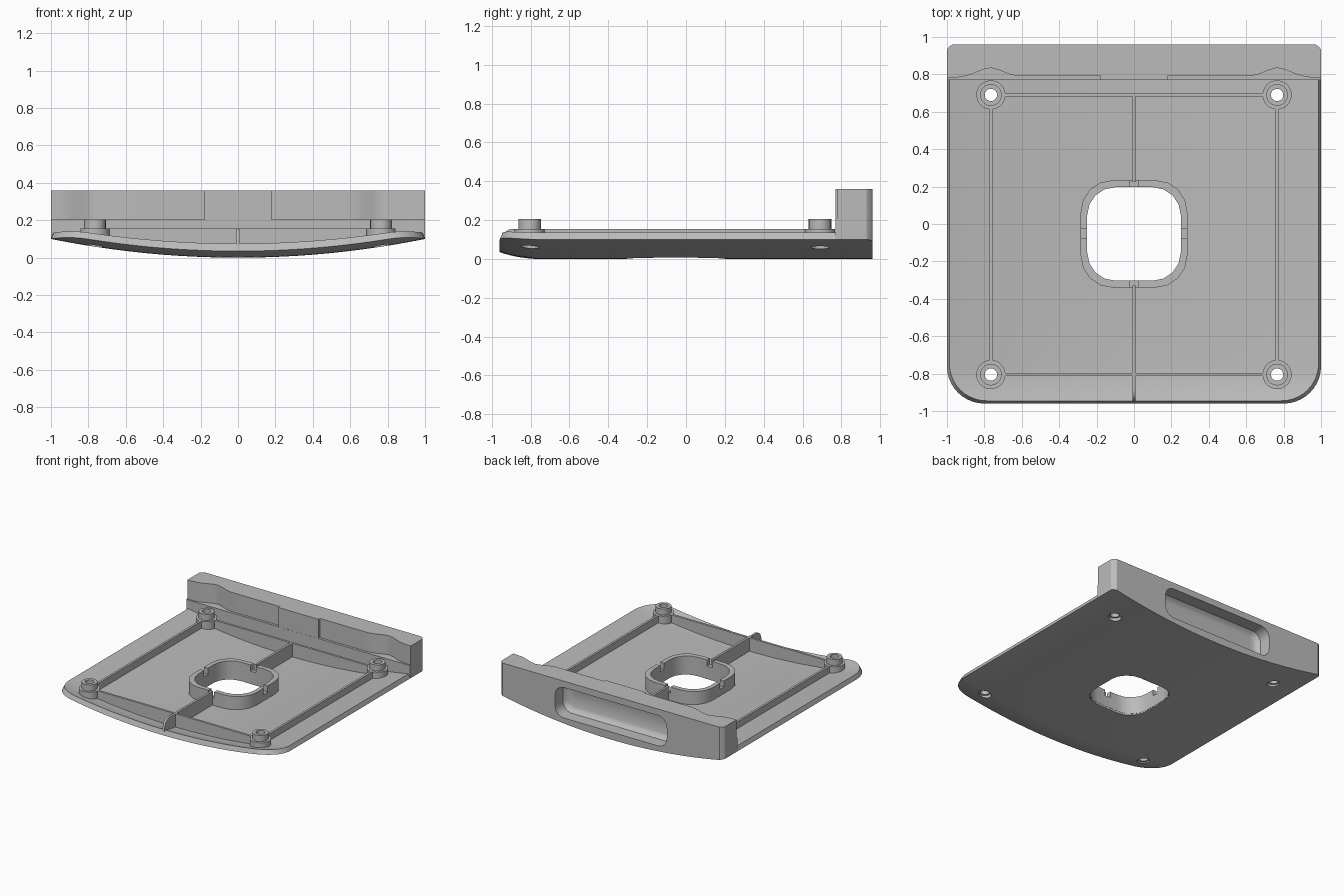
import bpy, bmesh, math

cube = bpy.data.objects.get("Cube")
if cube:
    bpy.data.objects.remove(cube, do_unlink=True)

grey = bpy.data.materials.new("light_grey")
grey.use_nodes = True
COLOUR = (0.5, 0.5, 0.5, 1)
grey.diffuse_color = COLOUR
grey.node_tree.nodes["Principled BSDF"].inputs["Base Color"].default_value = COLOUR

RIB_TOP = 0.155
HOLE_Y = -0.053
BOSSES = [(sx * 0.765, y) for sx in (-1, 1) for y in (0.69, -0.805)]


def lift(y):
    return 0.035 * (max(0, -0.75 - y) / 0.21) ** 2


def under(x, y):
    return 0.1 * x * x + lift(y)


def upper(x, y):
    return 0.045 + 0.09 * x * x + lift(y)


def loft(name, sections, closed=False):
    """Skin a row of equal point loops; closed joins last to first."""
    bm = bmesh.new()
    rows = [[bm.verts.new(p) for p in s] for s in sections]
    m = len(rows[0])
    pairs = list(zip(rows, rows[1:])) + ([(rows[-1], rows[0])] if closed else [])
    for a, b in pairs:
        for i in range(m):
            j = (i + 1) % m
            bm.faces.new((a[i], a[j], b[j], b[i]))
    if not closed:
        for r in (rows[0], rows[-1]):
            for i in range(m // 2 - 1):
                bm.faces.new((r[i], r[i + 1], r[m - 2 - i], r[m - 1 - i]))
    bmesh.ops.recalc_face_normals(bm, faces=bm.faces)
    mesh = bpy.data.meshes.new(name)
    bm.to_mesh(mesh)
    bm.free()
    mesh.materials.append(grey)
    obj = bpy.data.objects.new(name, mesh)
    bpy.context.collection.objects.link(obj)
    return obj


def activate(obj):
    bpy.ops.object.select_all(action='DESELECT')
    obj.select_set(True)
    bpy.context.view_layer.objects.active = obj


def cut(obj, cutter):
    mod = obj.modifiers.new("cut", 'BOOLEAN')
    mod.operation = 'DIFFERENCE'
    mod.solver = 'EXACT'
    mod.object = cutter
    activate(obj)
    bpy.ops.object.modifier_apply(modifier=mod.name)
    bpy.data.objects.remove(cutter, do_unlink=True)


def rounded_rect(cx, cy, hx, hy, r, n=4):
    pts = []
    for k, (sx, sy) in enumerate(((1, 1), (-1, 1), (-1, -1), (1, -1))):
        for i in range(n + 1):
            a = math.pi / 2 * (k + i / n)
            pts.append((cx + sx * (hx - r) + r * math.cos(a),
                        cy + sy * (hy - r) + r * math.sin(a)))
    return pts


def circle(cx, cy, r, n=24):
    return [(cx + r * math.cos(2 * math.pi * i / n),
             cy + r * math.sin(2 * math.pi * i / n)) for i in range(n)]


def at_height(pts, z):
    return [(x, y, z) for x, y in pts]


def prism(pts, z0, z1):
    return loft("cutter", [at_height(pts, z0), at_height(pts, z1)])


def box(cx, cy, hx, hy, z0, z1):
    return prism([(cx - hx, cy - hy), (cx + hx, cy - hy),
                  (cx + hx, cy + hy), (cx - hx, cy + hy)], z0, z1)


# Curved base plate with rounded front corners
R, FRONT, BACK, N = 0.2, -0.96, 0.78, 32
rows = [(FRONT + R * (1 - math.cos(a)), 1 - R + R * math.sin(a))
        for a in [math.pi / 2 * i / 10 for i in range(11)]]
rows += [(FRONT + R + (BACK - FRONT - R) * i / 6, 1) for i in range(1, 7)]
sections = []
for y, w in rows:
    us = [2 * i / N - 1 for i in range(N + 1)]
    ty = FRONT + 0.015 + (y - FRONT) * (1 - 0.015 / (BACK - FRONT))
    low = [(w * u, y, under(w * u, y)) for u in us]
    top = [(w * u * 0.987, ty, upper(w * u, ty)) for u in reversed(us)]
    sections.append(low + top)
plate = loft("base_plate", sections)
cut(plate, prism(rounded_rect(0, HOLE_Y, 0.252, 0.252, 0.15), -1, 1))
for bx, by in BOSSES:
    cut(plate, prism(circle(bx, by, 0.048), -1, 1))
parts = [plate]


# Stiffening ribs that follow the plate
def rib(name, start, end, top=lambda x, y: RIB_TOP, n=16, half=0.009):
    (x0, y0), (x1, y1) = start, end
    length = math.hypot(x1 - x0, y1 - y0)
    nx, ny = -(y1 - y0) / length * half, (x1 - x0) / length * half
    secs = []
    for i in range(n + 1):
        x, y = x0 + (x1 - x0) * i / n, y0 + (y1 - y0) * i / n
        b, t = under(x, y) + 0.025, top(x, y)
        secs.append([(x - nx, y - ny, b), (x + nx, y + ny, b),
                     (x + nx, y + ny, t), (x - nx, y - ny, t)])
    parts.append(loft(name, secs))


def nose(x, y):
    d = min(1, max(0, (-0.89 - y) / 0.06))
    return 0.095 + 0.06 * math.sqrt(1 - d * d)


rib("back_rib", (-0.7, 0.69), (0.7, 0.69))
rib("front_rib", (-0.7, -0.805), (0.7, -0.805))
for side, s in (("right", -1), ("left", 1)):
    rib(side + "_rib", (s * 0.765, -0.74), (s * 0.765, 0.62))
rib("centre_back_rib", (0, 0.225), (0, 0.69))
rib("centre_front_rib", (0, -0.33), (0, -0.95), nose, 48)

# Raised collar round the central opening, with four notches
outer = rounded_rect(0, HOLE_Y, 0.285, 0.287, 0.17)
inner = rounded_rect(0, HOLE_Y, 0.25, 0.25, 0.15)
collar = loft("opening_collar", [at_height(outer, 0.02), at_height(outer, RIB_TOP),
                                 at_height(inner, RIB_TOP), at_height(inner, 0.015)], True)
for dx, dy in ((1, 0), (-1, 0), (0, 1), (0, -1)):
    cut(collar, box(dx * 0.27, HOLE_Y + dy * 0.27,
                    0.05 if dx else 0.025, 0.05 if dy else 0.025, 0.105, 0.3))
parts.append(collar)

# Stepped screw bosses
for bx, by in BOSSES:
    steps = [(0.078, 0.078), (0.078, RIB_TOP), (0.058, RIB_TOP), (0.058, 0.205),
             (0.033, 0.205), (0.033, 0.078)]
    parts.append(loft("screw_boss", [at_height(circle(bx, by, r), z) for r, z in steps], True))

# Rear wall: upper face set back, scooped behind the bosses
SCOOP = [(0.18, 0.79), (0.62, 0.79), (0.67, 0.802), (0.72, 0.822), (0.765, 0.835),
         (0.81, 0.825), (0.87, 0.8), (0.92, 0.786), (0.97, 0.782), (0.99, 0.78), (1, 0.78)]


def wall_section(x, face):
    back = 0.96 - 0.03 * (max(0, abs(x) - 0.97) / 0.03) ** 2
    b = under(x, 0.9)
    return [(x, 0.77, b), (x, 0.77, 0.205), (x, face, 0.205),
            (x, face, 0.36), (x, back, 0.36), (x, back, b)]


half = [(0.06, 0.771), (0.12, 0.771), (0.1795, 0.771)]
for (xa, fa), (xb, fb) in zip(SCOOP, SCOOP[1:]):
    n = 6 if xb - xa > 0.2 else 1
    half += [(xa + (xb - xa) * i / n, fa + (fb - fa) * i / n) for i in range(n)]
half.append(SCOOP[-1])
line = [(-x, f) for x, f in reversed(half)] + [(0, 0.771)] + half
wall = loft("rear_wall", [wall_section(x, f) for x, f in line])

# Rounded finger pocket in the back of the wall
pocket = []
for y, inset in ((0.825, 0.04), (0.835, 0.018), (0.86, 0), (1.1, 0)):
    outline = rounded_rect(0, 0.185, 0.5 - inset, 0.123 - inset, 0.08 - inset, 6)
    pocket.append([(x, y, z) for x, z in outline])
cut(wall, loft("cutter", pocket))
parts.append(wall)

for part in parts:
    activate(part)
    bpy.ops.object.shade_smooth_by_angle(angle=math.radians(30))
